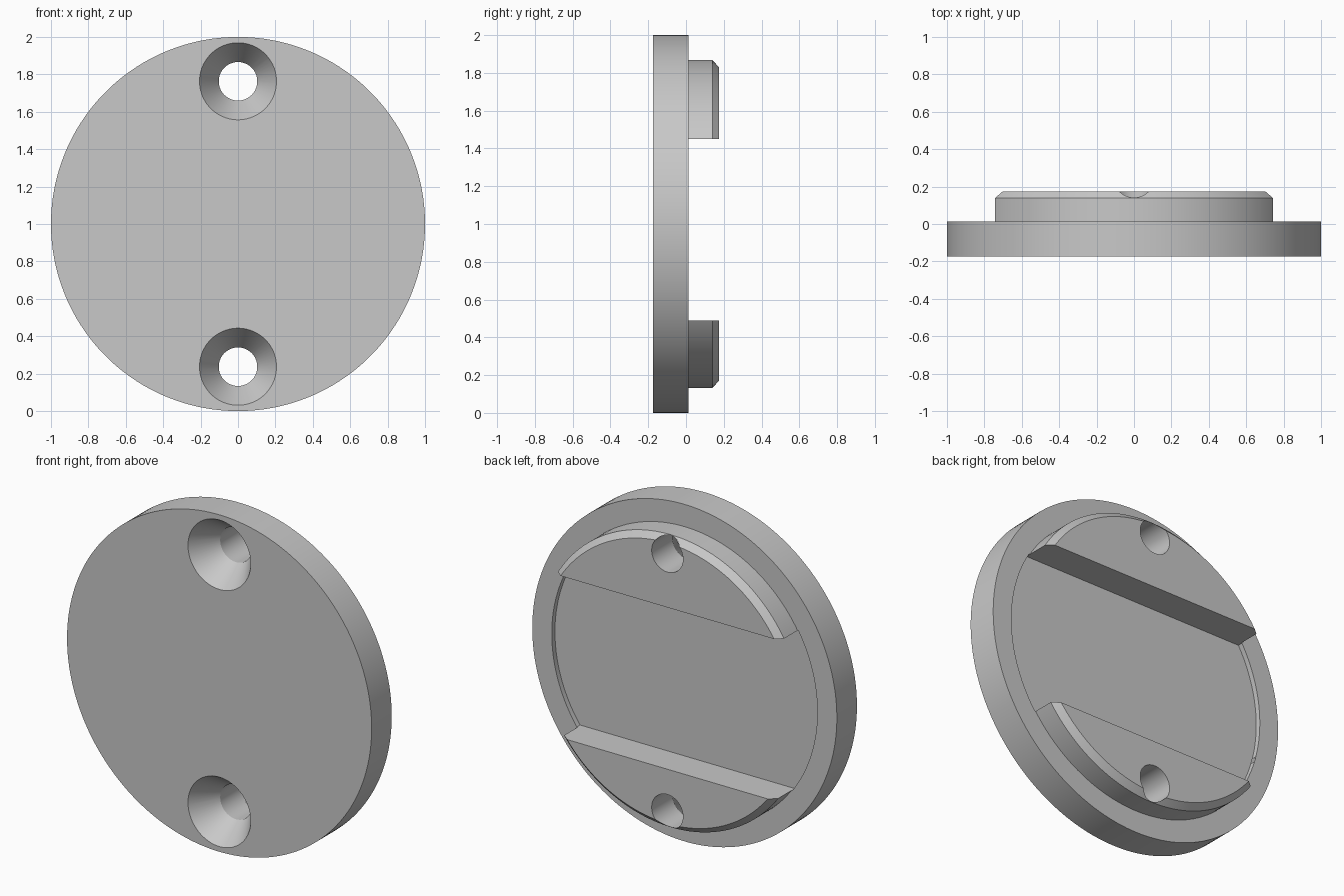
import bpy
import bmesh
from math import sin, cos, pi, radians
from mathutils import Vector

cube = bpy.data.objects.get("Cube")
if cube:
    bpy.data.objects.remove(cube, do_unlink=True)

FRONT, BACK, TOP = -0.175, 0.0135, 0.175   # depth levels along y
BOSS_R, CHAMFER = 0.868, 0.035
SLOT_LOW, SLOT_HIGH, SLOT_FLOOR = 0.49, 1.45, BACK - 0.03
HOLE_R, SINK_R, SINK_DEPTH, HOLE_OFFSET = 0.103, 0.206, 0.155, 0.763

grey = bpy.data.materials.new("plain grey")
grey.use_nodes = True
grey.diffuse_color = (0.58, 0.58, 0.58, 1)
grey.node_tree.nodes["Principled BSDF"].inputs["Base Color"].default_value = grey.diffuse_color


def turned(name, profile, centre_z, segments, z_range=None):
    """Solid turned about the y axis from (radius, y) pairs, optionally trimmed in z."""
    bm = bmesh.new()
    rings = []
    for r, y in profile:
        angles = [2 * pi * (i + 0.5) / segments for i in range(segments)]
        rings.append([bm.verts.new((r * cos(a), y, centre_z + r * sin(a))) for a in angles])
    for a, b in zip(rings, rings[1:]):
        for i in range(segments):
            j = (i + 1) % segments
            bm.faces.new((a[i], a[j], b[j], b[i]))
    bm.faces.new(rings[0])
    bm.faces.new(rings[-1])
    if z_range:
        for z, side in zip(z_range, (-1, 1)):
            bmesh.ops.bisect_plane(bm, geom=bm.verts[:] + bm.edges[:] + bm.faces[:],
                                   plane_co=Vector((0, 0, z)), plane_no=Vector((0, 0, side)),
                                   clear_outer=True)
            bmesh.ops.holes_fill(bm, edges=[e for e in bm.edges if e.is_boundary])
    bmesh.ops.recalc_face_normals(bm, faces=bm.faces[:])
    mesh = bpy.data.meshes.new(name)
    bm.to_mesh(mesh)
    bm.free()
    mesh.materials.append(grey)
    obj = bpy.data.objects.new(name, mesh)
    bpy.context.collection.objects.link(obj)
    return obj


# Round plate with a raised, chamfered boss on the back
plate = turned("round_plate", [(1, FRONT), (1, BACK), (BOSS_R, BACK),
                               (BOSS_R, TOP - CHAMFER), (BOSS_R - CHAMFER, TOP)], 1, 160)

# Wide slot that splits the boss in two and sinks slightly into the plate
cutters = [turned("slot_cutter", [(BOSS_R + 0.004, SLOT_FLOOR), (BOSS_R + 0.004, 0.3)],
                  1, 160, (SLOT_LOW, SLOT_HIGH))]

# Countersunk screw holes, top and bottom
slope = (SINK_R - HOLE_R) / SINK_DEPTH
for side in (-1, 1):
    cutters.append(turned("hole_cutter", [(SINK_R + 0.05 * slope, FRONT - 0.05),
                                          (HOLE_R, FRONT + SINK_DEPTH), (HOLE_R, 0.3)],
                          1 + side * HOLE_OFFSET, 64))

for cutter in cutters:
    cutter.hide_render = True
    cut = plate.modifiers.new(cutter.name, "BOOLEAN")
    cut.operation = "DIFFERENCE"
    cut.solver = "EXACT"
    cut.object = cutter

# Bake the cuts, then drop the cutters
bpy.context.view_layer.update()
baked = bpy.data.meshes.new_from_object(plate.evaluated_get(bpy.context.evaluated_depsgraph_get()))
plate.modifiers.clear()
plate.data = baked
for cutter in cutters:
    bpy.data.objects.remove(cutter, do_unlink=True)

# Smooth curved walls, crisp edges
for obj in bpy.context.selected_objects:
    obj.select_set(False)
plate.select_set(True)
bpy.context.view_layer.objects.active = plate
bpy.ops.object.shade_smooth_by_angle(angle=radians(25))
